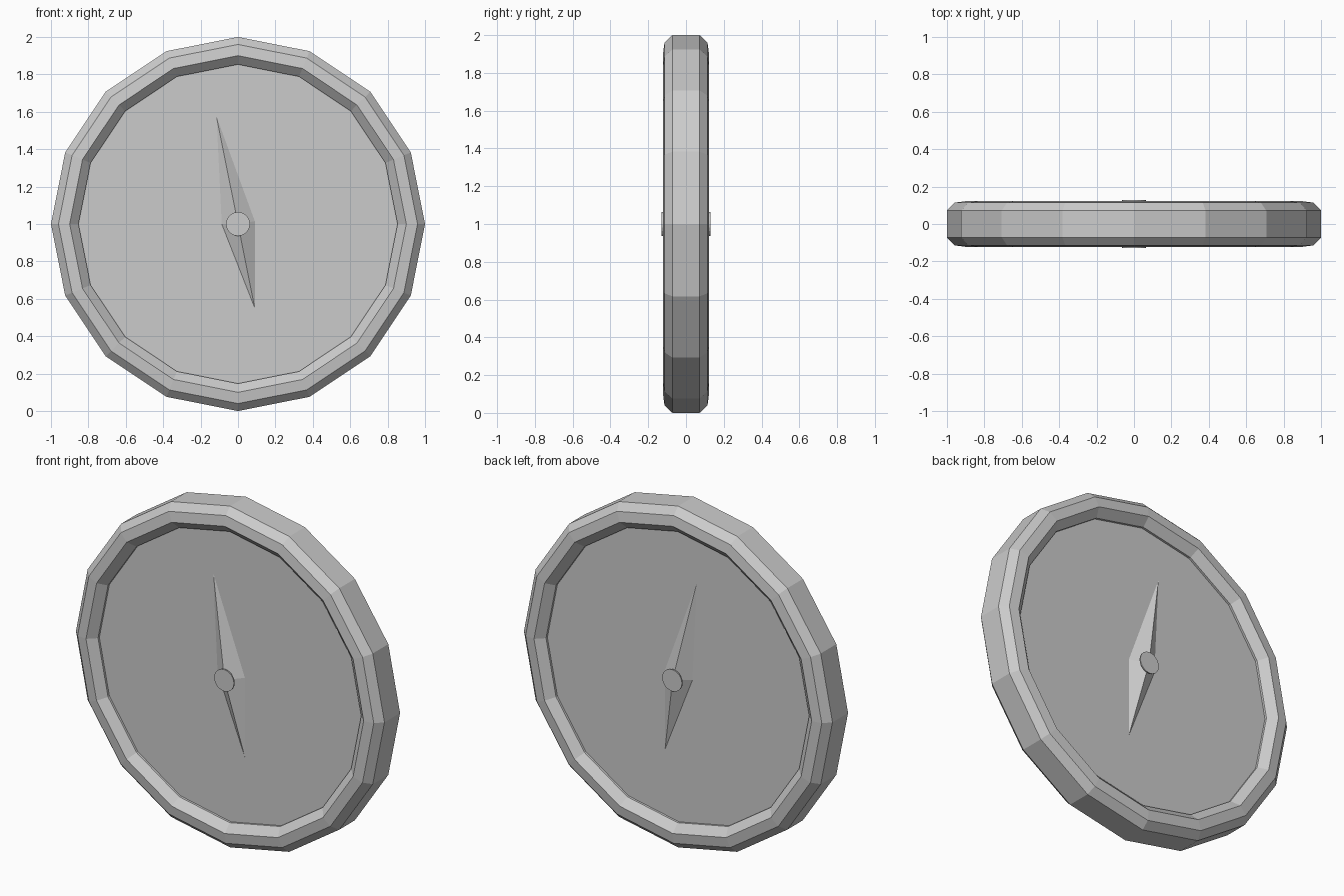
import bpy, bmesh, math

if "Cube" in bpy.data.objects:
    bpy.data.objects.remove(bpy.data.objects["Cube"])

grey = bpy.data.materials.new("plain grey")
grey.diffuse_color = (0.6, 0.6, 0.6, 1)
grey.use_nodes = True
grey.node_tree.nodes["Principled BSDF"].inputs["Base Color"].default_value = grey.diffuse_color


def add_object(name, bm):
    bmesh.ops.recalc_face_normals(bm, faces=bm.faces[:])
    mesh = bpy.data.meshes.new(name)
    bm.to_mesh(mesh)
    bm.free()
    mesh.materials.append(grey)
    ob = bpy.data.objects.new(name, mesh)
    ob.location.z = 1
    bpy.context.collection.objects.link(ob)
    return ob


def lathe(name, profile, sides, closed=False):
    """Spin (radius, y) points round the y axis; an open profile gets end caps."""
    bm = bmesh.new()
    rings = [[bm.verts.new((r * math.cos(2 * math.pi * i / sides), y,
                            r * math.sin(2 * math.pi * i / sides)))
              for i in range(sides)] for r, y in profile]
    pairs = list(zip(rings, rings[1:]))
    if closed:
        pairs.append((rings[-1], rings[0]))
    else:
        bm.faces.new(rings[0])
        bm.faces.new(rings[-1])
    for a, b in pairs:
        for i in range(sides):
            j = (i + 1) % sides
            bm.faces.new((a[i], a[j], b[j], b[i]))
    return add_object(name, bm)


# bevelled 16-sided rim
half = [(1.0, 0.072), (0.96, 0.114), (0.90, 0.122), (0.853, 0.078)]
lathe("rim", half + [(r, -y) for r, y in reversed(half)], 16, closed=True)

# recessed dial, seen from both sides
lathe("dial", [(0.856, -0.065), (0.856, 0.065)], 16)

# ridged needle and thin hub cap on each side
for side, s in (("front", -1), ("back", 1)):
    bm = bmesh.new()
    outline = [bm.verts.new((x, s * 0.065, z)) for x, z in
               ((-0.115, 0.575), (-0.087, 0.0), (0.09, -0.45), (0.09, 0.015))]
    apex = bm.verts.new((0, s * 0.125, 0))
    for i in range(4):
        bm.faces.new((outline[i], outline[(i + 1) % 4], apex))
    bm.faces.new(outline)
    add_object(side + "_needle", bm)
    lathe(side + "_hub", [(0.064, s * 0.122), (0.064, s * 0.129)], 20)
